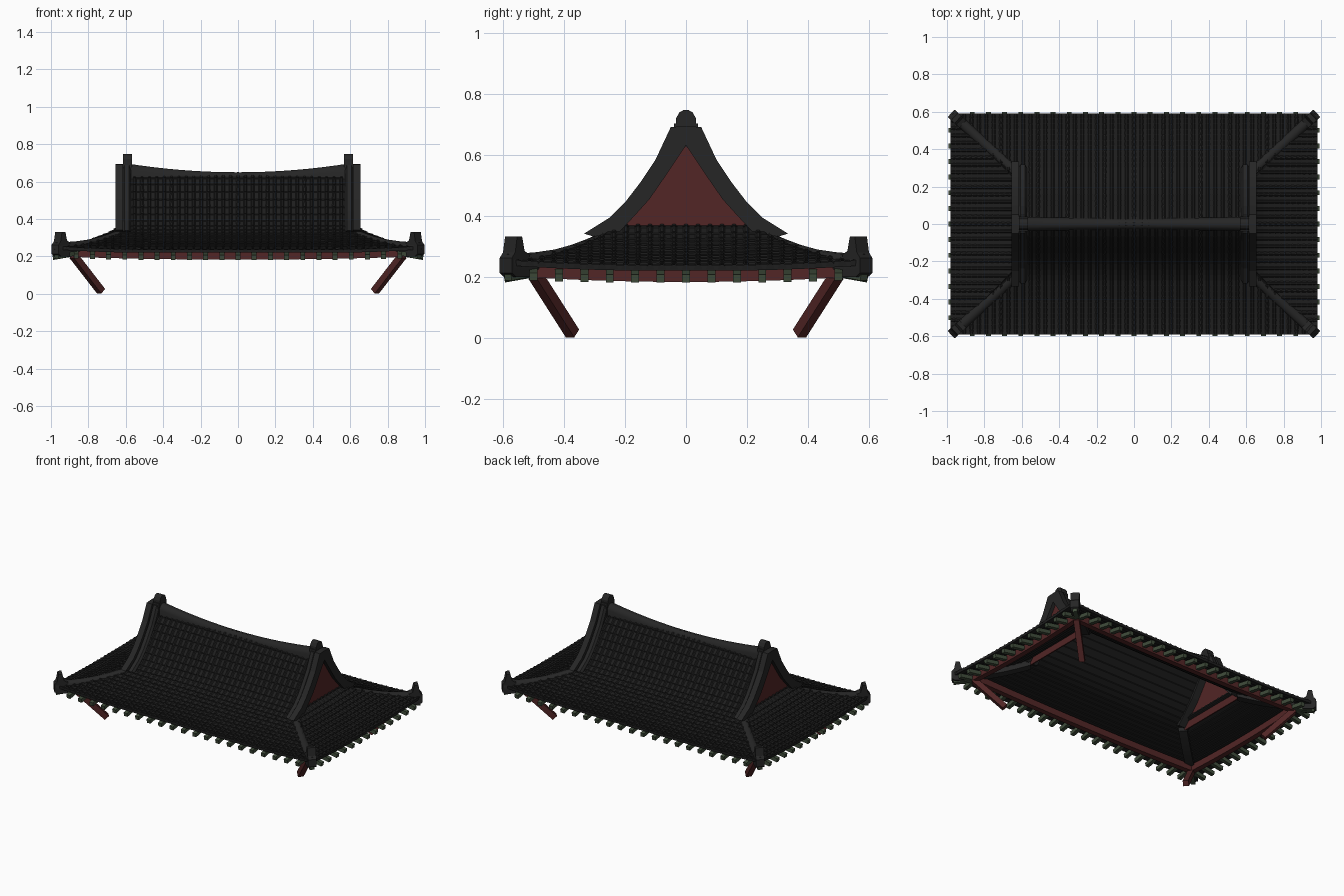
import bpy, bmesh, math
from mathutils import Vector

if "Cube" in bpy.data.objects:
    bpy.data.objects.remove(bpy.data.objects["Cube"])

def material(name, c):
    m = bpy.data.materials.new(name)
    m.diffuse_color = (*c, 1)
    m.use_nodes = True
    m.node_tree.nodes["Principled BSDF"].inputs["Base Color"].default_value = m.diffuse_color
    return m

TILE = material("black_tile", (0.013, 0.013, 0.013))
RIDGE = material("charcoal_ridge", (0.019, 0.019, 0.019))
RED = material("dark_red_wood", (0.085, 0.019, 0.019))
GREEN = material("grey_green_wood", (0.052, 0.075, 0.045))

def make(name, verts, faces, mat, closed=True, smooth=None):
    me = bpy.data.meshes.new(name)
    me.from_pydata([tuple(v) for v in verts], [], faces)
    if closed:
        bm = bmesh.new()
        bm.from_mesh(me)
        bmesh.ops.recalc_face_normals(bm, faces=bm.faces)
        bm.to_mesh(me)
        bm.free()
    me.materials.append(mat)
    if smooth:
        me.polygons.foreach_set("use_smooth", [True] * len(me.polygons))
        me.set_sharp_from_angle(angle=math.radians(smooth))
    ob = bpy.data.objects.new(name, me)
    bpy.context.collection.objects.link(ob)
    return ob

def sweep(rings, verts, faces):
    """Append a capped tube through equal-sized rings."""
    b, n = len(verts), len(rings[0])
    for r in rings:
        verts.extend(r)
    for i in range(len(rings) - 1):
        for j in range(n):
            k = (j + 1) % n
            faces.append((b+i*n+j, b+i*n+k, b+(i+1)*n+k, b+(i+1)*n+j))
    faces.append(tuple(range(b, b + n)))
    faces.append(tuple(range(b + (len(rings)-1)*n, b + len(rings)*n)))

def tube(name, rings, mat, smooth=None):
    v, f = [], []
    sweep(rings, v, f)
    return make(name, v, f, mat, smooth=smooth)

def bar(a, b, w, h, verts, faces):
    """Append a rectangular beam from a to b."""
    a, b = Vector(a), Vector(b)
    s = (b - a).cross(Vector((0, 0, 1))).normalized()
    u = s.cross(b - a).normalized()
    sweep([[p + s*w/2*i + u*h/2*j for i, j in ((-1,-1),(1,-1),(1,1),(-1,1))]
           for p in (a, b)], verts, faces)

# Roof slope: height by inset from the eave
EX, EY = 0.98, 0.59
CURVE = [(0, .223), (.09, .239), (.19, .27), (.29, .312), (.34, .343), (.39, .39),
         (.44, .452), (.49, .522), (.54, .59), (.59, .64)]

def height(d):
    for (a, za), (b, zb) in zip(CURVE, CURVE[1:]):
        if d <= b:
            return za + (zb - za) * (d - a) / (b - a)
    return CURVE[-1][1]

def surf(side, t, d):
    """Point on a slope: t runs along the eave, d is the inset; corners lift."""
    other = (EY if side else EX) - abs(t)
    e = min(1, max(0, 1 - (other - d) / 0.5)) ** 2
    z = height(d) + 0.018 * e * max(0, 1 - d / 0.33)
    return Vector((EX - d, t, z)) if side else Vector((t, d - EY, z))

def place(p, sgn):
    return Vector((p.x * sgn, p.y * sgn, p.z))

ROW = 0.0295
for side, label in ((0, "main"), (1, "end")):
    top = 0.37 if side else EY
    half = EY if side else EX
    limit = 0.0 if side else 0.63
    rows = round(top / ROW)
    ds = [(min(top, (i + k) * ROW), 0.006 * (1 - k)) for i in range(rows) for k in (0, 1)]
    for sgn, where in ((1, "a"), (-1, "b")):
        # stepped flat tile bed
        n, v, f = 28, [], []
        for d, up in ds:
            w = max(half - d, limit)
            for j in range(n + 1):
                p = surf(side, w * (2 * j / n - 1), d)
                p.z += up
                v.append(place(p, sgn))
        for i in range(len(ds) - 1):
            for j in range(n):
                a = i * (n + 1) + j
                f.append((a, a + 1, a + n + 2, a + n + 1))
        bed = make(f"{label}_tile_bed_{where}", v, f, TILE, closed=False)
        s = bed.modifiers.new("thickness", 'SOLIDIFY')
        s.thickness, s.offset = 0.018, 0
        # rows of round cover tiles
        v, f = [], []
        m = int((half - 0.03) / 0.0395)
        for c in range(-m, m + 1):
            t = c * 0.0395
            end = top if abs(t) < limit - 0.02 else min(top, half - abs(t))
            rings = []
            for i in range(max(1, math.ceil(end / ROW))):
                for d, r in ((i * ROW, 0.0145), (min(end, (i + 1) * ROW), 0.0115)):
                    p = surf(side, t, d)
                    sl = (height(min(d + .01, top)) - height(max(0, d - .01))) / .02
                    q = 1 / math.hypot(1, sl)
                    ring = []
                    for k in range(6):
                        a = math.pi * k / 5
                        h = r * 1.25 * math.sin(a)
                        o = r * math.cos(a)
                        nrm = Vector((h*sl*q, o, h*q)) if side else Vector((o, -h*sl*q, h*q))
                        ring.append(place(p + nrm, sgn))
                    rings.append(ring)
            sweep(rings, v, f)
        make(f"{label}_cover_tiles_{where}", v, f, TILE)

# Main ridge with sagging top
rings = []
for i in range(17):
    x = -0.61 + 1.22 * i / 16
    zt = 0.65 + 0.048 * (x / 0.6) ** 2
    w = 0.028 + 0.007 * (x / 0.6) ** 2
    rings.append([(x, y * w, z) for y, z in ((-1.1, .59), (-1.1, zt - .03), (-.85, zt - .012),
                  (-.4, zt), (.4, zt), (.85, zt - .012), (1.1, zt - .03), (1.1, .59))])
tube("main_ridge", rings, RIDGE, 50)

# Gable edges, wall and ridge end caps
OUT = [(.335, .342), (.25, .395), (.2, .445), (.15, .51), (.1, .585), (.05, .692), (0, .695)]
INN = [(.25, .315), (.205, .362), (.165, .405), (.12, .455), (.075, .52), (.035, .58), (0, .632)]

def both(pts):
    return pts + [(-y, z) for y, z in pts[-2::-1]]

for sx, nm in ((1, "right"), (-1, "left")):
    o, n = both(OUT), both(INN)
    tube(f"gable_edge_{nm}", [[(sx*.615, a, b), (sx*.655, a, b), (sx*.655, c, d), (sx*.615, c, d)]
         for (a, b), (c, d) in zip(o, n)], RIDGE)
    inner = []
    for (a, b), (c, d) in zip(o, n):
        a, b = a * 0.95, b - 0.004
        ma, mb = a + (c - a) * .3, b + (d - b) * .3
        inner.append([(sx*.572, c, d), (sx*.572, ma, mb), (sx*.583, a, b), (sx*.607, a, b),
                      (sx*.618, ma, mb), (sx*.618, c, d)])
    tube(f"gable_ridge_{nm}", inner, RIDGE)
    wall = [(.29, .30)] + [(y + .012 if y else 0, z + .015) for y, z in INN]
    wall = both(wall)
    tube(f"gable_wall_{nm}", [[(sx*x, y, z) for y, z in wall] for x in (.622, .63)], RED)
    cap = [(-.04, .62), (-.04, .703), (-.033, .703), (-.033, .72), (-.022, .74), (-.008, .748),
           (.008, .748), (.022, .74), (.033, .72), (.033, .703), (.04, .703), (.04, .62)]
    tube(f"ridge_end_{nm}", [[(sx*x, y, z) for y, z in cap] for x in (.568, .615)], RIDGE)

# Hip ridges, corner ornaments, corner rafters and struts
A, B = Vector((.615, .262, 0)), Vector((.978, .592, 0))
D = (B - A).normalized()
S = Vector((-D.y, D.x, 0))
L = (B - A).length
HIP = [(0, .35), (.08, .327), (.16, .307), (.25, .290), (.34, .281), (.43, .276), (L - .01, .275)]
ORN = [(L-.085, .20), (L-.085, .274), (L-.062, .285), (L-.05, .332), (L-.026, .332),
       (L-.016, .28), (L, .262), (L, .213), (L-.02, .20)]
for sx in (1, -1):
    for sy in (1, -1):
        nm = ("back" if sy > 0 else "front") + ("_right" if sx > 0 else "_left")

        def P(s, off, z):
            p = A + D * s + S * off
            return Vector((p.x * sx, p.y * sy, z))
        tube(f"hip_ridge_{nm}", [[P(s, o, z + h) for o, h in ((-.027, -.055), (-.027, -.018),
             (-.017, -.004), (0, 0), (.017, -.004), (.027, -.018), (.027, -.055))]
             for s, z in HIP], RIDGE, 50)
        tube(f"corner_ornament_{nm}", [[P(s, o, z) for s, z in ORN] for o in (-.027, .027)], RIDGE)
        v, f = [], []
        bar(P(L-.15, 0, .222), P(L-.01, 0, .202), .03, .03, v, f)
        make(f"corner_rafter_{nm}", v, f, GREEN)
        v, f = [], []
        bar((sx*.88, sy*.495, .205), (sx*.732, sy*.373, .014), .036, .036, v, f)
        make(f"strut_{nm}", v, f, RED)

# Red eave beams, rising gently to the corners
BX, BY = 0.88, 0.49
for sgn, nm in ((1, "a"), (-1, "b")):
    for long in (1, 0):
        half = BX if long else BY
        rings = []
        for i in range(13):
            t = half * (i / 6 - 1)
            z = 0.183 + 0.014 * abs(t / half) ** 2
            c = sgn * (BY if long else BX)
            rings.append([(t, c + a, z + b) if long else (c + a, t, z + b)
                          for a, b in ((-.018, 0), (.018, 0), (.018, .045), (-.018, .045))])
        tube(f"{'long' if long else 'short'}_eave_beam_{nm}", rings, RED)

# Rafters poking out under the eaves
v, f = [], []
for sgn in (1, -1):
    for i in range(-10, 11):
        x = i * 0.0865
        z = 0.012 * (x / EX) ** 4
        bar((x, sgn*.49, .213 + z), (x, sgn*.597, .194 + z), .026, .026, v, f)
    for i in range(-6, 7):
        y = i * 0.0835
        z = 0.012 * (y / EY) ** 4
        bar((sgn*.88, y, .213 + z), (sgn*.99, y, .194 + z), .026, .026, v, f)
make("rafters", v, f, GREEN)
